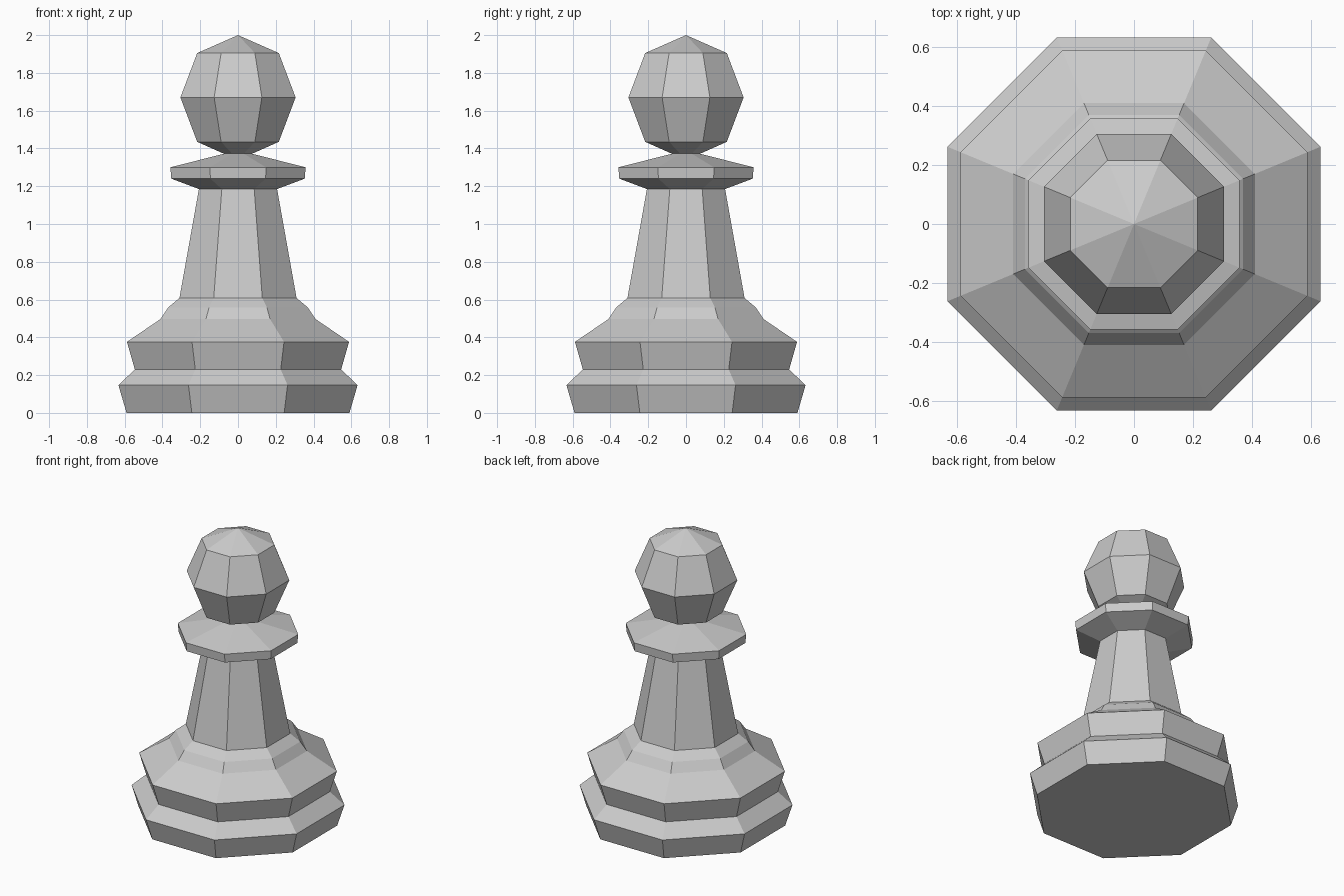
import bpy, bmesh, math

if "Cube" in bpy.data.objects:
    bpy.data.objects.remove(bpy.data.objects["Cube"])

SIDES = 8


def lathe(name, profile, cap_bottom=False):
    """Turn a (half width, z) profile into an octagonal part; half width 0 is a tip."""
    bm = bmesh.new()
    rings = []
    for w, z in profile:
        if w == 0:
            rings.append([bm.verts.new((0, 0, z))] * SIDES)
            continue
        r = w / math.cos(math.pi / SIDES)
        angles = [(i + 0.5) * 2 * math.pi / SIDES for i in range(SIDES)]
        rings.append([bm.verts.new((r * math.cos(a), r * math.sin(a), z)) for a in angles])
    for low, high in zip(rings, rings[1:]):
        for i in range(SIDES):
            j = (i + 1) % SIDES
            corners = [low[i], low[j], high[j], high[i]]
            bm.faces.new(list(dict.fromkeys(corners)))
    if cap_bottom:
        bm.faces.new(rings[0][::-1])
    mesh = bpy.data.meshes.new(name)
    bm.to_mesh(mesh)
    bm.free()
    obj = bpy.data.objects.new(name, mesh)
    bpy.context.collection.objects.link(obj)
    return obj


# Two-tier foot with a stepped shoulder
lathe("base", [(0.59, 0), (0.633, 0.147), (0.546, 0.23), (0.588, 0.376),
               (0.41, 0.497), (0.37, 0.558), (0.31, 0.608)], cap_bottom=True)

# Tapered stem
lathe("stem", [(0.31, 0.608), (0.207, 1.185)])

# Flared collar, closing in to the neck
lathe("collar", [(0.207, 1.185), (0.353, 1.24), (0.358, 1.30), (0.075, 1.372)])

# Faceted ball on top
lathe("head", [(0.075, 1.372), (0.216, 1.435), (0.305, 1.67), (0.216, 1.905), (0, 2.0)])
